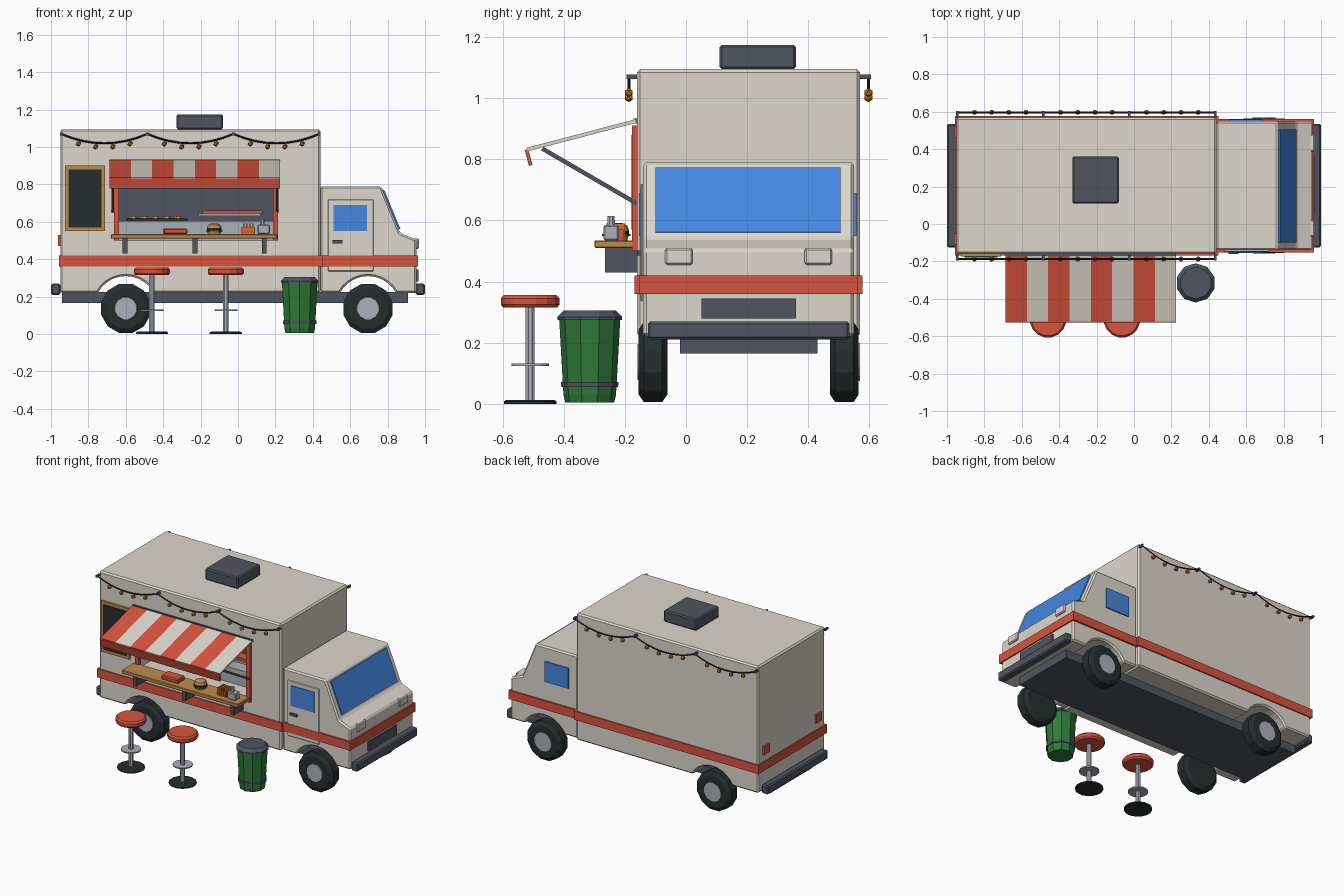
import bpy, bmesh, math

cube = bpy.data.objects.get("Cube")
if cube:
    bpy.data.objects.remove(cube, do_unlink=True)


def material(name, rgb):
    linear = [(c / 255) ** 2.2 for c in rgb] + [1]
    m = bpy.data.materials.new(name)
    m.use_nodes = True
    m.diffuse_color = linear
    m.node_tree.nodes["Principled BSDF"].inputs["Base Color"].default_value = linear
    return m


cream = material("cream paint", (220, 214, 203))
red = material("red paint", (216, 84, 64))
glass = material("blue glass", (70, 135, 225))
green = material("green plastic", (50, 122, 60))
metal = material("dark metal", (80, 86, 97))
black = material("black rubber", (42, 49, 49))
wood = material("wood", (190, 138, 76))
steel = material("steel", (170, 176, 184))
amber = material("amber", (205, 122, 34))

# Shared dimensions of the truck
NEAR, FAR, MID = -0.16, 0.57, 0.205
CAB_NEAR, CAB_FAR = -0.14, 0.55
BACK, JOIN, NOSE, FLOOR, ROOF = -0.95, 0.44, 0.955, 0.22, 1.095
REAR_AXLE, FRONT_AXLE, AXLE_Z = -0.6, 0.695, 0.14


def finish(name, mat, bm, bevel=0):
    bmesh.ops.recalc_face_normals(bm, faces=bm.faces)
    mesh = bpy.data.meshes.new(name)
    bm.to_mesh(mesh)
    bm.free()
    mesh.materials.append(mat)
    obj = bpy.data.objects.new(name, mesh)
    bpy.context.collection.objects.link(obj)
    if bevel:
        mod = obj.modifiers.new("bevel", "BEVEL")
        mod.width, mod.segments = bevel, 1
        mod.limit_method, mod.angle_limit = "ANGLE", math.radians(40)
    return obj


def box(name, mat, xs, ys, zs, bevel=0):
    bm = bmesh.new()
    bmesh.ops.create_cube(bm, size=1)
    for v in bm.verts:
        v.co = [sum(r) / 2 + c * (r[1] - r[0]) for c, r in zip(v.co, (xs, ys, zs))]
    return finish(name, mat, bm, bevel)


def prism(name, mat, points, ys, bevel=0):
    """Side profile (x, z) stretched across y."""
    bm = bmesh.new()
    face = bm.faces.new([bm.verts.new((x, ys[0], z)) for x, z in points])
    new = bmesh.ops.extrude_face_region(bm, geom=[face])["geom"]
    moved = [v for v in new if isinstance(v, bmesh.types.BMVert)]
    bmesh.ops.translate(bm, verts=moved, vec=(0, ys[1] - ys[0], 0))
    return finish(name, mat, bm, bevel)


def beam(name, mat, x, start, end, width, thick):
    """Sloping bar between two (y, z) points."""
    dy, dz = end[0] - start[0], end[1] - start[1]
    half = math.hypot(dy, dz) / 2
    obj = box(name, mat, (-width / 2, width / 2), (-half, half), (-thick / 2, thick / 2))
    obj.location = (x, (start[0] + end[0]) / 2, (start[1] + end[1]) / 2)
    obj.rotation_euler.x = math.atan2(dz, dy)
    return obj


def lathe(name, mat, profile, loc, sides=12, sideways=False):
    """Stack of rings (radius, height), capped at both ends."""
    bm = bmesh.new()
    turns = [2 * math.pi * (i + 0.5) / sides for i in range(sides)]
    rings = [[bm.verts.new((r * math.cos(a), r * math.sin(a), h)) for a in turns]
             for r, h in profile]
    for low, high in zip(rings, rings[1:]):
        for i in range(sides):
            j = (i + 1) % sides
            bm.faces.new((low[i], low[j], high[j], high[i]))
    bm.faces.new(rings[0])
    bm.faces.new(rings[-1])
    obj = finish(name, mat, bm)
    obj.location = loc
    if sideways:
        obj.rotation_euler.x = math.pi / 2
    return obj


def arch(x, radius=0.17, steps=10):
    side = math.asin((FLOOR - AXLE_Z) / radius)
    angles = [side + (math.pi - 2 * side) * i / steps for i in range(steps + 1)]
    return [(x + radius * math.cos(a), AXLE_Z + radius * math.sin(a)) for a in angles]


# Kitchen body with wheel arches and serving bay
body = prism("kitchen_body", cream, [(BACK, ROOF), (JOIN, ROOF), (JOIN, FLOOR)]
             + arch(REAR_AXLE) + [(BACK, FLOOR)], (NEAR, FAR), 0.01)
bay_x, bay_back = (-0.65, 0.2), 0.14
cutter = box("bay_cutter", metal, bay_x, (NEAR - 0.1, bay_back), (0.5, 0.89))
cutter.hide_render = True
cut = body.modifiers.new("serving bay", "BOOLEAN")
cut.operation, cut.solver, cut.object = "DIFFERENCE", "EXACT", cutter
bpy.context.view_layer.objects.active = body
for mod in list(body.modifiers):
    bpy.ops.object.modifier_apply(modifier=mod.name)
bpy.data.objects.remove(cutter, do_unlink=True)

# Cab and windshield
brow, cowl = (0.765, 0.79), (0.868, 0.54)
prism("cab", cream, [(JOIN, FLOOR), (JOIN, 0.79), brow, cowl, (NOSE, 0.505), (NOSE, FLOOR)]
      + arch(FRONT_AXLE), (CAB_NEAR, CAB_FAR), 0.01)
slope = [tuple(a + (b - a) * t for a, b in zip(brow, cowl)) for t in (0.08, 0.92)]
raised = [(x + 0.008, z + 0.003) for x, z in reversed(slope)]
prism("windshield", glass, slope + raised, (-0.1, 0.505))

# Door and side windows
door_x, pane_x, pane_z = (0.48, 0.725), (0.51, 0.69), (0.55, 0.69)
box("cab_door", cream, door_x, (CAB_NEAR - 0.009, CAB_NEAR), (0.335, 0.72), 0.004)
box("door_window", glass, pane_x, (CAB_NEAR - 0.014, CAB_NEAR), pane_z)
box("door_handle", metal, (0.505, 0.56), (CAB_NEAR - 0.02, CAB_NEAR), (0.485, 0.502))
box("far_window", glass, pane_x, (CAB_FAR, CAB_FAR + 0.008), pane_z)

# Red waist stripe
stripe_z = (0.36, 0.42)
box("body_stripe", red, (BACK - 0.008, JOIN + 0.012), (NEAR - 0.008, FAR + 0.008), stripe_z)
box("cab_stripe", red, (JOIN, NOSE + 0.008), (CAB_NEAR - 0.012, CAB_FAR + 0.012), stripe_z)

# Chassis, bumpers, grille, lamps
box("chassis", metal, (-0.94, 0.91), (MID - 0.225, MID + 0.225), (0.165, FLOOR + 0.004))
for name, xs in (("rear_bumper", (-1, BACK)), ("front_bumper", (NOSE - 0.005, 1))):
    box(name, metal, xs, (MID - 0.33, MID + 0.33), (0.21, 0.27), 0.008)
box("grille", metal, (NOSE, NOSE + 0.009), (0.05, 0.36), (0.28, 0.345))
for side in (-1, 1):
    lamp, tail = MID + side * 0.228, MID + side * 0.285
    box("headlight", cream, (NOSE - 0.02, NOSE + 0.012), (lamp - 0.045, lamp + 0.045),
        (0.455, 0.51), 0.006)
    box("tail_light", red, (BACK - 0.012, BACK), (tail - 0.03, tail + 0.03), (0.47, 0.53))

# Wheels
tire = [(0.11, -0.047), (0.136, -0.03), (0.136, 0.03), (0.11, 0.047)]
for x in (REAR_AXLE, FRONT_AXLE):
    for y, out in ((NEAR + 0.052, -1), (FAR - 0.052, 1)):
        lathe("tire", black, tire, (x, y, 0.137), sideways=True)
        lathe("hub", steel, [(0.065, -0.004), (0.06, 0.004)],
              (x, y + out * 0.047, 0.137), sideways=True)

# Roof vent
box("roof_vent", metal, (-0.33, -0.08), (0.11, 0.36), (ROOF, 1.175), 0.008)

# Serving window frame and kitchen inside
front = (NEAR - 0.016, NEAR + 0.01)
for x in bay_x:
    box("window_post", red, (x - 0.014, x + 0.014), front, (0.5, 0.91))
box("window_header", red, bay_x, front, (0.88, 0.91))
box("bay_back_wall", metal, bay_x, (bay_back - 0.008, bay_back), (0.5, 0.89))
box("kitchen_counter", steel, bay_x, (0, bay_back - 0.01), (0.5, 0.605))
box("griddle", black, (-0.6, -0.27), (0.01, 0.12), (0.605, 0.618))
for i in range(5):
    lathe("griddle_patty", wood, [(0.024, 0), (0.02, 0.012)], (-0.56 + i * 0.06, 0.05, 0.618), 8)
box("kitchen_shelf", steel, (-0.21, 0.12), (0.04, bay_back), (0.63, 0.645))
box("shelf_tray", red, (-0.19, 0.13), (0.05, 0.12), (0.645, 0.662))

# Serving ledge and brackets
box("serving_ledge", wood, (-0.68, 0.21), (-0.3, NEAR), (0.51, 0.535), 0.004)
for x in (-0.605, -0.23, 0.14):
    box("ledge_bracket", metal, (x - 0.013, x + 0.013), (-0.265, NEAR), (0.43, 0.51))

# Striped awning
wall_edge, outer_edge = (NEAR - 0.005, 0.925), (-0.52, 0.832)
width, left = 0.114, -0.687
for i in range(8):
    beam("awning_stripe", cream if i % 2 else red, left + width * (i + 0.5),
         wall_edge, outer_edge, width, 0.012)
beam("awning_valance", red, left + width * 4, (-0.522, 0.832), (-0.508, 0.78), width * 8, 0.012)
box("awning_rail", metal, (left, left + width * 8), (NEAR - 0.012, NEAR), (0.918, 0.934))
for x in (-0.67, 0.21):
    beam("awning_arm", metal, x, (-0.47, 0.835), (NEAR, 0.655), 0.014, 0.014)

# Menu board
box("menu_frame", wood, (-0.925, -0.71), (NEAR - 0.014, NEAR), (0.55, 0.9))
box("menu_board", black, (-0.905, -0.73), (NEAR - 0.018, NEAR), (0.57, 0.88))

# Food and containers on the ledge
top = 0.535
box("food_tray", red, (-0.4, -0.27), (-0.27, -0.19), (top, top + 0.03), 0.006)
spot = (-0.127, -0.228, top)
for name, mat, rings in (
        ("bun_base", wood, [(0.036, 0), (0.04, 0.014)]),
        ("lettuce", green, [(0.047, 0.014), (0.047, 0.02)]),
        ("patty", black, [(0.042, 0.02), (0.042, 0.031)]),
        ("bun_top", wood, [(0.042, 0.031), (0.036, 0.048), (0.018, 0.057)])):
    lathe(name, mat, rings, spot, 10)
box("fries_carton", red, (0.02, 0.09), (-0.255, -0.205), (top, top + 0.035))
for i in range(4):
    x = 0.026 + i * 0.016
    box("fry", amber, (x, x + 0.01), (-0.26, -0.2), (top, top + 0.055))
box("napkin_holder", steel, (0.105, 0.17), (-0.27, -0.22), (top, top + 0.05), 0.005)
lathe("shaker_cap", steel, [(0.014, 0), (0.012, 0.03)], (0.13, -0.245, top + 0.05), 8)

# Festoon lights along both sides
hooks = [-0.945 + i * 0.46 for i in range(4)]


def droop(t):
    return 1.07 - 0.2 * t * (1 - t)


for y, wall in ((NEAR - 0.027, NEAR), (FAR + 0.027, FAR)):
    points = [(x + 0.46 * i / 8, y, droop(i / 8)) for x in hooks[:3] for i in range(9)]
    curve = bpy.data.curves.new("light_cord", "CURVE")
    curve.dimensions, curve.bevel_depth, curve.bevel_resolution = "3D", 0.005, 0
    line = curve.splines.new("POLY")
    line.points.add(len(points) - 1)
    for target, p in zip(line.points, points):
        target.co = (*p, 1)
    curve.materials.append(black)
    bpy.context.collection.objects.link(bpy.data.objects.new("light_cord", curve))
    for x in hooks:
        ys = sorted((wall, y + (y - wall) * 0.3))
        box("cord_hook", metal, (x - 0.006, x + 0.006), ys, (1.063, 1.077))
    for x in hooks[:3]:
        for t in (0.2, 0.4, 0.6, 0.8):
            bm = bmesh.new()
            bmesh.ops.create_icosphere(bm, subdivisions=1, radius=0.015)
            bulb = finish("light_bulb", amber, bm)
            bulb.location = (x + 0.46 * t, y, droop(t) - 0.02)

# Bar stools
for x in (-0.46, -0.065):
    spot = (x, -0.51, 0)
    lathe("stool_base", black, [(0.088, 0), (0.088, 0.008), (0.08, 0.013)], spot, 16)
    lathe("stool_post", steel, [(0.016, 0.01), (0.016, 0.32)], spot, 8)
    lathe("stool_footrest", steel, [(0.063, 0.124), (0.063, 0.132)], spot, 16)
    lathe("stool_seat", red, [(0.09, 0.315), (0.098, 0.325), (0.098, 0.345), (0.088, 0.356)],
          spot, 16)

# Litter bin
spot = (0.33, -0.315, 0)
lathe("bin_body", green, [(0.08, 0.005), (0.086, 0.03), (0.1, 0.278)], spot, 10)
lathe("bin_band", metal, [(0.093, 0.055), (0.094, 0.072)], spot, 10)
lathe("bin_lid", metal, [(0.105, 0.274), (0.105, 0.285), (0.085, 0.305)], spot, 10)
